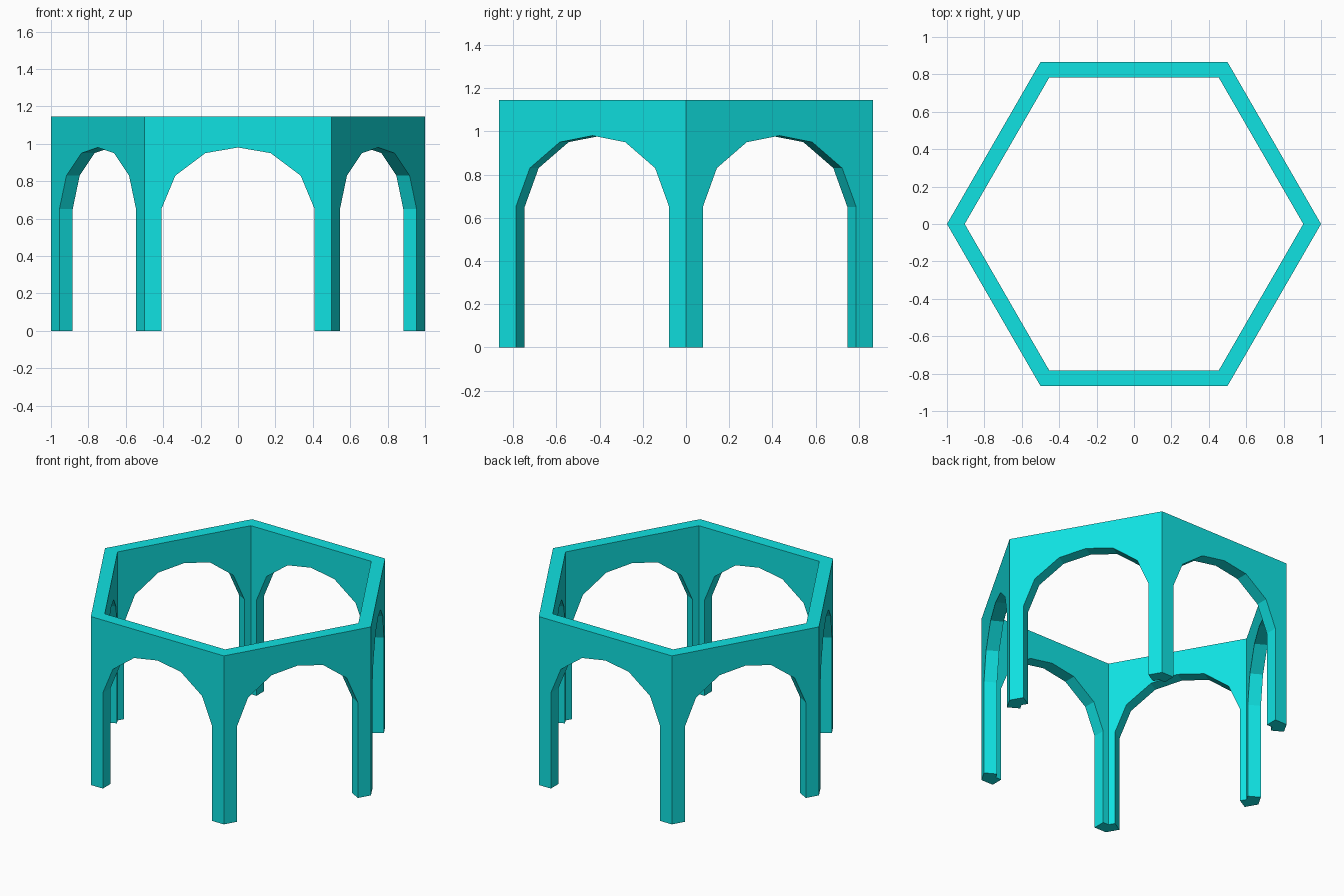
import bpy
import bmesh
from math import radians
from mathutils import Matrix, Vector

cube = bpy.data.objects.get("Cube")
if cube:
    bpy.data.objects.remove(cube)

SIDES = 6
HEIGHT = 1.145
OUTER_APOTHEM, INNER_APOTHEM = 0.866, 0.784
OUTER_HALF, INNER_HALF = 0.5, 0.4526

# Half of the arch opening, from the foot to the crown
HALF_ARCH = [(0.41, 0), (0.41, 0.65), (0.335, 0.83), (0.175, 0.95), (0, 0.98)]
ARCH = [(-x, z) for x, z in HALF_ARCH] + HALF_ARCH[-2::-1]


def wall_outline(bm, half, apothem, turn):
    """Vertices around one face of an arched wall."""
    outline = [(-half, 0)] + ARCH + [(half, 0), (half, HEIGHT), (-half, HEIGHT)]
    return [bm.verts.new(turn @ Vector((x, -apothem, z))) for x, z in outline]


def add_wall(bm, turn):
    """One mitred wall: outer face, inner face, arch soffit, feet and top."""
    outer = wall_outline(bm, OUTER_HALF, OUTER_APOTHEM, turn)
    inner = wall_outline(bm, INNER_HALF, INNER_APOTHEM, turn)
    bm.faces.new(outer)
    bm.faces.new(inner[::-1])
    count = len(outer)
    for i in range(count):
        # The mitred ends stay open so that neighbouring walls join
        if i in (count - 3, count - 1):
            continue
        j = (i + 1) % count
        bm.faces.new((outer[j], outer[i], inner[i], inner[j]))


turquoise = bpy.data.materials.new("turquoise")
turquoise.use_nodes = True
colour = (0.005, 0.76, 0.76, 1)
turquoise.diffuse_color = colour
turquoise.node_tree.nodes["Principled BSDF"].inputs["Base Color"].default_value = colour

# Hexagonal ring of arches
bm = bmesh.new()
for side in range(SIDES):
    add_wall(bm, Matrix.Rotation(radians(360 / SIDES * side), 3, 'Z'))
bmesh.ops.remove_doubles(bm, verts=bm.verts, dist=0.002)
bmesh.ops.recalc_face_normals(bm, faces=bm.faces)

mesh = bpy.data.meshes.new("hexagonal_arcade")
bm.to_mesh(mesh)
bm.free()
mesh.materials.append(turquoise)
arcade = bpy.data.objects.new("hexagonal_arcade", mesh)
bpy.context.collection.objects.link(arcade)
